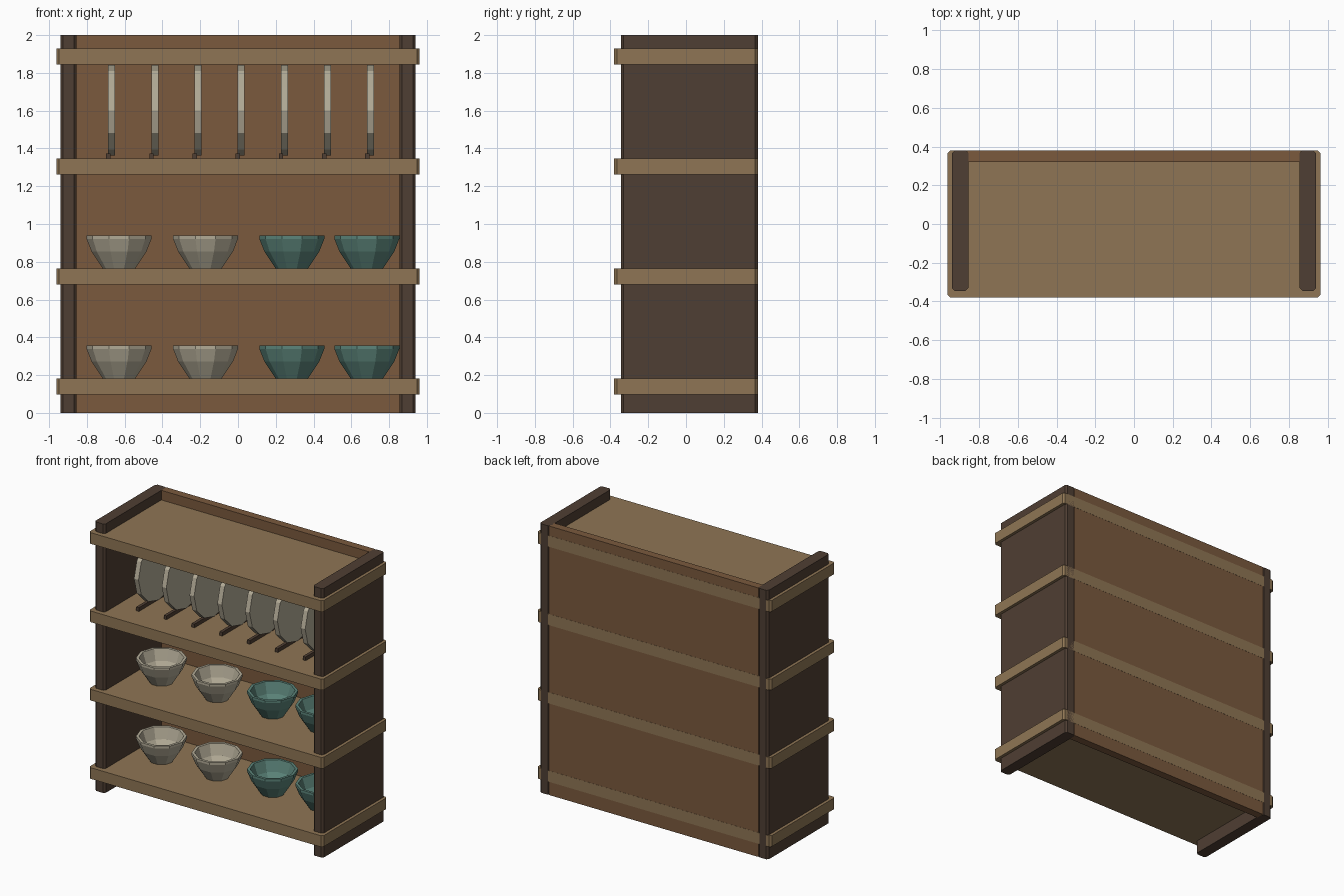
import bpy, bmesh, math
from mathutils import Matrix

if "Cube" in bpy.data.objects:
    bpy.data.objects.remove(bpy.data.objects["Cube"])


def material(name, rgb):
    m = bpy.data.materials.new(name)
    lin = [(c / 12.92 if c <= 0.04045 else ((c + 0.055) / 1.055) ** 2.4) for c in rgb]
    m.diffuse_color = (*lin, 1)
    m.use_nodes = True
    m.node_tree.nodes["Principled BSDF"].inputs["Base Color"].default_value = m.diffuse_color
    return m


SHELF = material("light_wood", (0.56, 0.46, 0.33))
BACK = material("warm_wood", (0.48, 0.35, 0.24))
DARK = material("dark_wood", (0.31, 0.245, 0.20))
CREAM = material("cream_glaze", (0.70, 0.67, 0.59))
TEAL = material("teal_glaze", (0.36, 0.52, 0.48))


def finish(name, bm, mat, loc=(0, 0, 0)):
    bmesh.ops.recalc_face_normals(bm, faces=bm.faces)
    me = bpy.data.meshes.new(name)
    bm.to_mesh(me)
    bm.free()
    me.materials.append(mat)
    ob = bpy.data.objects.new(name, me)
    ob.location = loc
    bpy.context.collection.objects.link(ob)
    return ob


def box(name, x, y, z, mat, chamfer=0.0):
    """Box from (min, max) ranges, optionally chamfered on its vertical edges."""
    bm = bmesh.new()
    size = [r[1] - r[0] for r in (x, y, z)]
    bmesh.ops.create_cube(bm, size=1, matrix=Matrix.Diagonal((*size, 1)))
    if chamfer:
        edges = [e for e in bm.edges
                 if abs(e.verts[0].co.z - e.verts[1].co.z) > 0.9 * size[2]]
        bmesh.ops.bevel(bm, geom=edges, offset=chamfer, segments=1, affect='EDGES')
    return finish(name, bm, mat, [sum(r) / 2 for r in (x, y, z)])


def bowl(name, loc, mat, sides=10):
    """Hollow faceted bowl: outer wall, rim, then inner wall."""
    profile = [(0.085, 0), (0.145, 0.09), (0.172, 0.158), (0.172, 0.175),
               (0.152, 0.175), (0.125, 0.095), (0.07, 0.03)]
    bm = bmesh.new()
    rings = [[bm.verts.new((r * math.cos(math.tau * i / sides),
                            r * math.sin(math.tau * i / sides), z))
              for i in range(sides)] for r, z in profile]
    for a, b in zip(rings, rings[1:]):
        for i in range(sides):
            j = (i + 1) % sides
            bm.faces.new((a[i], a[j], b[j], b[i]))
    bm.faces.new(rings[0])
    bm.faces.new(rings[-1])
    return finish(name, bm, mat, loc)


def plate(name, loc, mat):
    """Upright twelve-sided disc facing sideways."""
    bm = bmesh.new()
    bmesh.ops.create_cone(bm, cap_ends=True, segments=12, radius1=0.24, radius2=0.24,
                          depth=0.037, matrix=Matrix.Rotation(math.pi / 2, 4, 'Y'))
    return finish(name, bm, mat, loc)


# Case: two side panels and a back panel
for label, s in (("left", -1), ("right", 1)):
    box(f"{label}_side", sorted((s * 0.855, s * 0.94)), (-0.345, 0.38), (0, 2), DARK, 0.014)
box("back_panel", (-0.86, 0.86), (0.32, 0.379), (0, 2), BACK)

# Shelves
for i in range(4):
    z = 0.098 + i * 0.5825
    box(f"shelf_{i + 1}", (-0.962, 0.962), (-0.38, 0.38), (z, z + 0.083), SHELF, 0.014)

# Bowls on the two lower shelves
for row, z in enumerate((0.181, 0.7635)):
    for col, x in enumerate((-0.63, -0.172, 0.285, 0.682)):
        bowl(f"bowl_{row + 1}_{col + 1}", (x, 0.0, z), CREAM if col < 2 else TEAL)

# Upright plates, each with a thin rack rail beside it
for i in range(7):
    x = -0.669 + i * 0.2285
    plate(f"plate_{i + 1}", (x, 0.0, 1.602), CREAM)
    box(f"rack_rail_{i + 1}", (x - 0.029, x - 0.006), (-0.2, 0.2), (1.346, 1.374), DARK)
